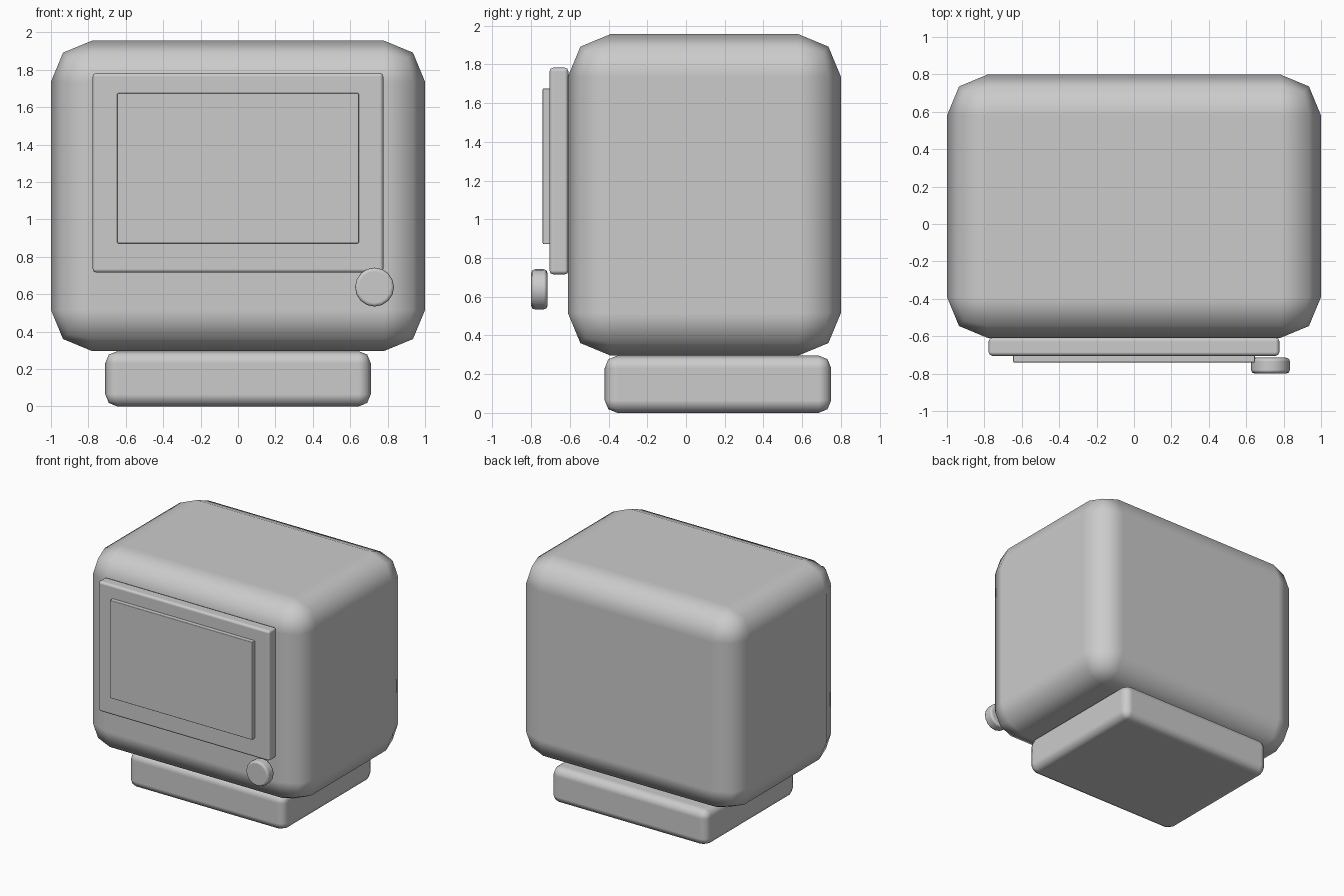
import bpy
from math import pi, radians

if "Cube" in bpy.data.objects:
    bpy.data.objects.remove(bpy.data.objects["Cube"])


def finish(obj, name, bevel, segments):
    """Name the part, round its edges and shade it smooth."""
    obj.name = name
    bpy.ops.object.transform_apply(location=False, rotation=True, scale=True)
    mod = obj.modifiers.new("rounded_edges", "BEVEL")
    mod.width = bevel
    mod.segments = segments
    mod.limit_method = "ANGLE"
    mod.angle_limit = radians(40)
    mod.harden_normals = True
    for poly in obj.data.polygons:
        poly.use_smooth = True
    return obj


def box(name, x, y, z, bevel, segments=2):
    """Rounded box from its (min, max) extents on each axis."""
    spans = (x, y, z)
    bpy.ops.mesh.primitive_cube_add(size=1, location=[(a + b) / 2 for a, b in spans])
    obj = bpy.context.object
    obj.scale = [b - a for a, b in spans]
    return finish(obj, name, bevel, segments)


# Large rounded casing and the foot below it
box("casing", (-1, 1), (-0.61, 0.80), (0.296, 1.956), 0.22)
box("base", (-0.71, 0.71), (-0.42, 0.75), (0, 0.296), 0.065)

# Screen surround and the raised screen
box("screen_frame", (-0.777, 0.777), (-0.705, -0.607), (0.715, 1.783), 0.02)
box("screen", (-0.646, 0.646), (-0.74, -0.70), (0.872, 1.675), 0.005)

# Control knob
bpy.ops.mesh.primitive_cylinder_add(vertices=16, radius=0.104, depth=0.085,
                                    location=(0.73, -0.7575, 0.638), rotation=(pi / 2, 0, 0))
finish(bpy.context.object, "knob", 0.02, 2)
